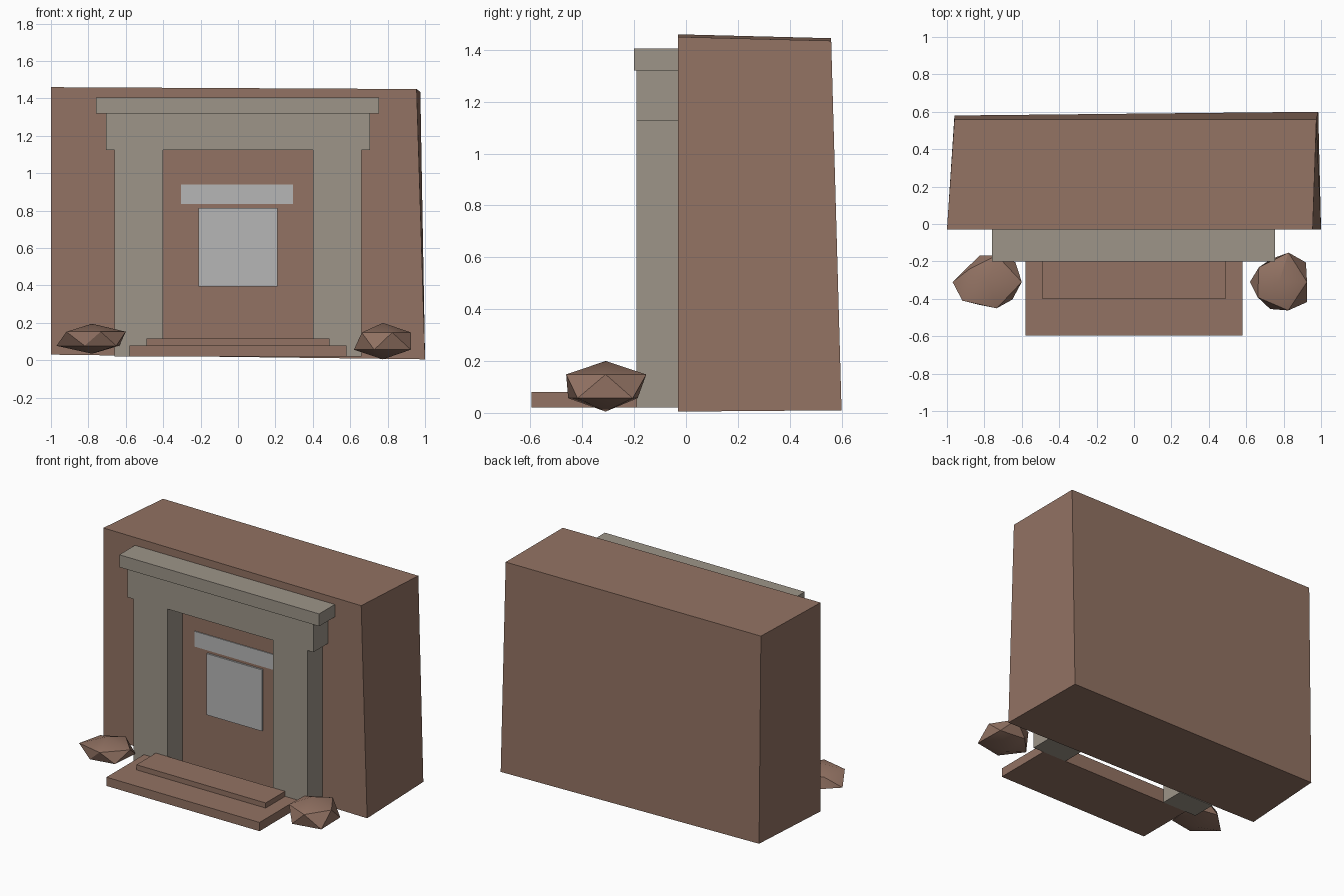
import bpy
import bmesh
from math import cos, sin, pi, radians

cube = bpy.data.objects.get("Cube")
if cube:
    bpy.data.objects.remove(cube)


def material(name, rgb):
    m = bpy.data.materials.new(name)
    m.use_nodes = True
    m.diffuse_color = (*rgb, 1)
    m.node_tree.nodes["Principled BSDF"].inputs["Base Color"].default_value = (*rgb, 1)
    return m


brown = material("brown_rock", (0.29, 0.17, 0.125))
stone = material("grey_stone", (0.34, 0.30, 0.25))
pale = material("pale_grey", (0.47, 0.47, 0.47))


def finish(name, bm, mat):
    bmesh.ops.recalc_face_normals(bm, faces=bm.faces)
    mesh = bpy.data.meshes.new(name)
    bm.to_mesh(mesh)
    bm.free()
    mesh.materials.append(mat)
    ob = bpy.data.objects.new(name, mesh)
    bpy.context.collection.objects.link(ob)
    return ob


def box(name, x, y, z, mat):
    """Box spanning the given (low, high) ranges."""
    bm = bmesh.new()
    bmesh.ops.create_cube(bm, size=1)
    for v in bm.verts:
        v.co = [r[0] if c < 0 else r[1] for c, r in zip(v.co, (x, y, z))]
    return finish(name, bm, mat)


def prism(name, outline, y0, y1, mat):
    """Extrude an (x, z) outline from y0 to y1."""
    bm = bmesh.new()
    face = bm.faces.new([bm.verts.new((x, y0, z)) for x, z in outline])
    moved = bmesh.ops.extrude_face_region(bm, geom=[face])["geom"]
    verts = [g for g in moved if isinstance(g, bmesh.types.BMVert)]
    bmesh.ops.translate(bm, verts=verts, vec=(0, y1 - y0, 0))
    return finish(name, bm, mat)


def rock(name, cx, cy, bottom, top, radii):
    """Faceted boulder: two poles and a zigzag belt of ten points."""
    bm = bmesh.new()
    mid, half = (top + bottom) / 2, (top - bottom) / 2
    belt = []
    for i, r in enumerate(radii):
        a = i * pi / 5
        z = mid + half * (0.47 if i % 2 == 0 else -0.47)
        belt.append(bm.verts.new((cx + r * cos(a), cy + r * sin(a), z)))
    poles = [bm.verts.new((cx, cy, z)) for z in (top, bottom)]
    for i in range(10):
        a, b, c = (belt[(i + k) % 10] for k in range(3))
        bm.faces.new((a, b, c))
        bm.faces.new((a, c, poles[i % 2]))
    ob = finish(name, bm, brown)
    bpy.ops.object.select_all(action='DESELECT')
    ob.select_set(True)
    bpy.context.view_layer.objects.active = ob
    bpy.ops.object.shade_smooth_by_angle(angle=radians(30))


# Slightly skewed cliff block: front and back quads, matching corner order
front = [(-1, -0.03, 0.03), (1, -0.03, 0.005), (0.955, -0.03, 1.45), (-1, -0.03, 1.46)]
back = [(-0.96, 0.58, 0.03), (0.985, 0.6, 0.01), (0.975, 0.56, 1.435), (-0.96, 0.56, 1.445)]
bm = bmesh.new()
f = [bm.verts.new(p) for p in front]
b = [bm.verts.new(p) for p in back]
bm.faces.new(f)
bm.faces.new(b)
for i in range(4):
    j = (i + 1) % 4
    bm.faces.new((f[i], f[j], b[j], b[i]))
finish("cliff_block", bm, brown)

# Stone doorway: stepped arch and cap slab
half = [(0.4, 1.125), (0.4, 0.02), (0.66, 0.02), (0.66, 1.125), (0.705, 1.125), (0.705, 1.32)]
outline = half + [(-x, z) for x, z in reversed(half)]
prism("door_frame", outline, -0.025, -0.19, stone)
box("frame_cap", (-0.76, 0.755), (-0.2, -0.025), (1.32, 1.405), stone)

# Door panel and sign strip on the recessed wall
box("door_panel", (-0.21, 0.21), (-0.042, -0.025), (0.395, 0.815), pale)
box("sign_strip", (-0.305, 0.295), (-0.036, -0.025), (0.835, 0.94), pale)

# Entrance steps
box("lower_step", (-0.58, 0.58), (-0.595, -0.19), (0.02, 0.08), brown)
box("upper_step", (-0.49, 0.49), (-0.4, -0.19), (0.08, 0.115), brown)

# Boulders beside the steps
rock("right_boulder", -0.78, -0.31, 0.035, 0.195,
     [.18, .18, .15, .148, .12, .19, .17, .13, .148, .16])
rock("left_boulder", 0.775, -0.31, 0.005, 0.2,
     [.15, .178, .165, .13, .133, .155, .14, .152, .16, .184])
